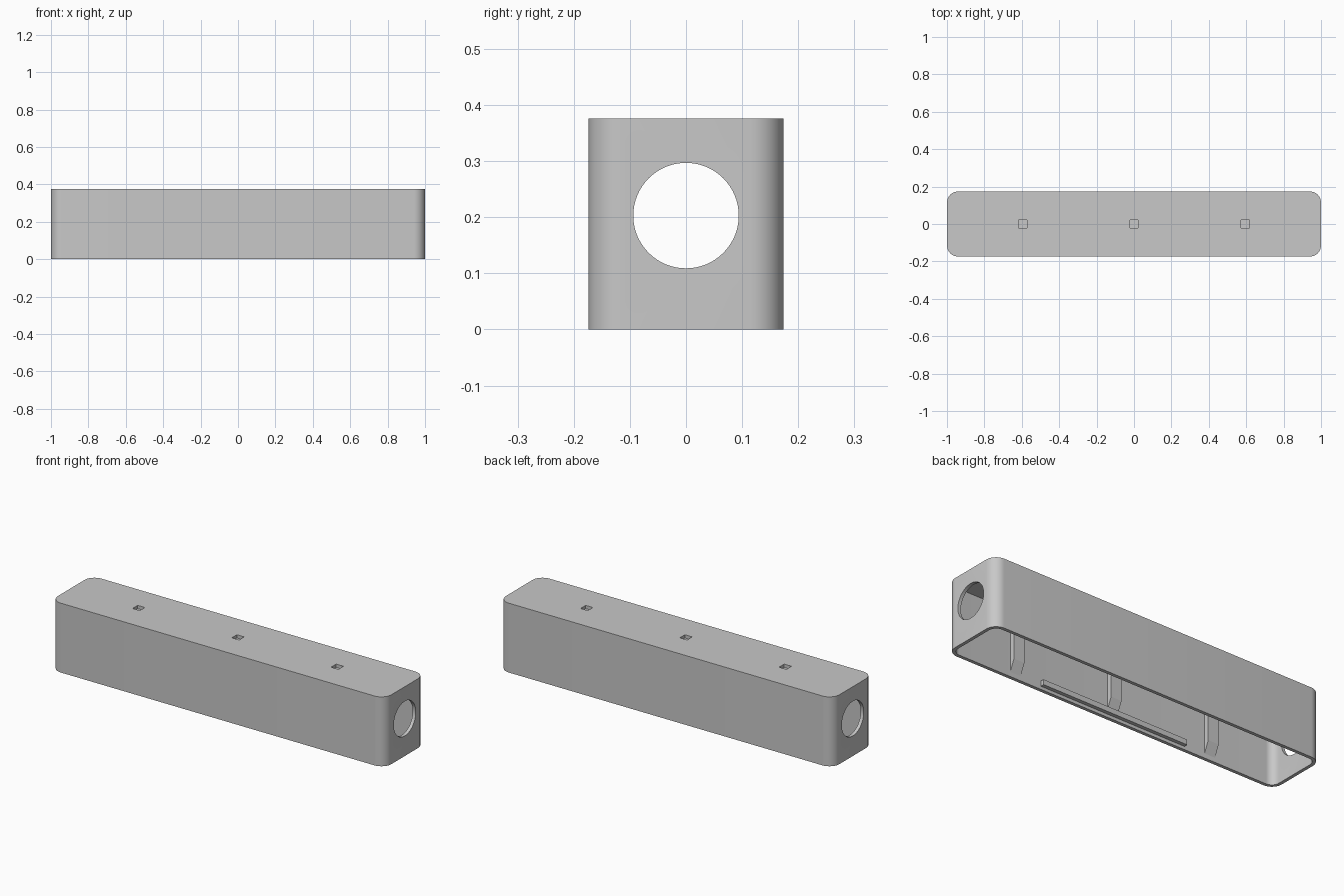
import bpy, bmesh, math

LENGTH, DEPTH, HEIGHT = 2.0, 0.348, 0.376
WALL, RADIUS = 0.018, 0.06

old = bpy.data.objects.get("Cube")
if old:
    bpy.data.objects.remove(old, do_unlink=True)

grey = bpy.data.materials.new("plain grey")
grey.use_nodes = True
grey.diffuse_color = (0.58, 0.58, 0.58, 1)
grey.node_tree.nodes["Principled BSDF"].inputs["Base Color"].default_value = grey.diffuse_color


def prism(name, profile, extrude):
    """Solid made by sweeping a closed list of 3D points along a vector."""
    bm = bmesh.new()
    face = bm.faces.new([bm.verts.new(p) for p in profile])
    swept = bmesh.ops.extrude_face_region(bm, geom=[face], use_keep_orig=True)
    moved = [g for g in swept["geom"] if isinstance(g, bmesh.types.BMVert)]
    bmesh.ops.translate(bm, verts=moved, vec=extrude)
    bmesh.ops.recalc_face_normals(bm, faces=bm.faces[:])
    mesh = bpy.data.meshes.new(name)
    bm.to_mesh(mesh)
    bm.free()
    mesh.materials.append(grey)
    obj = bpy.data.objects.new(name, mesh)
    bpy.context.collection.objects.link(obj)
    return obj


def activate(obj):
    bpy.ops.object.select_all(action="DESELECT")
    obj.select_set(True)
    bpy.context.view_layer.objects.active = obj


def cut(target, cutter):
    cutter.hide_render = True
    mod = target.modifiers.new("cut", "BOOLEAN")
    mod.operation, mod.solver, mod.object = "DIFFERENCE", "EXACT", cutter
    activate(target)
    bpy.ops.object.modifier_apply(modifier=mod.name)
    bpy.data.objects.remove(cutter, do_unlink=True)


def rounded_rectangle(inset, z, steps=10):
    r = RADIUS - inset
    cx, cy = LENGTH / 2 - RADIUS, DEPTH / 2 - RADIUS
    points = []
    for quarter, (sx, sy) in enumerate([(1, 1), (-1, 1), (-1, -1), (1, -1)]):
        for i in range(steps + 1):
            a = (quarter + i / steps) * math.pi / 2
            points.append((sx * cx + r * math.cos(a), sy * cy + r * math.sin(a), z))
    return points


def square(x, half, z):
    return [(x + i * half, j * half, z) for i, j in [(-1, -1), (1, -1), (1, 1), (-1, 1)]]


# Hollow housing, open underneath
housing = prism("housing", rounded_rectangle(0, 0), (0, 0, HEIGHT))
cut(housing, prism("cavity", rounded_rectangle(WALL, -0.05), (0, 0, HEIGHT - WALL + 0.05)))

# Round opening through both ends
circle = [(-1.1, 0.094 * math.cos(a), 0.203 + 0.094 * math.sin(a))
          for a in (i * math.tau / 64 for i in range(64))]
cut(housing, prism("end_hole", circle, (2.2, 0, 0)))

# Small square sockets in the top
STATIONS = (-0.595, 0, 0.595)
for x in STATIONS:
    cut(housing, prism("socket", square(x, 0.022, 0.34), (0, 0, 0.1)))

activate(housing)
bpy.ops.object.shade_smooth_by_angle(angle=math.radians(30))

# Inner arched ribs with tapered feet, closing the sockets from below
y_wall = DEPTH / 2 - WALL
for i, x in enumerate(STATIONS):
    foot = 0.04 if x == 0 else 0.025
    half = [(y_wall + 0.004, foot), (y_wall, foot), (y_wall - 0.027, foot + 0.06),
            (y_wall - 0.027, 0.332)]
    arch = half + [(-y, z) for y, z in reversed(half)]
    arch += [(-y_wall - 0.004, 0.357), (y_wall + 0.004, 0.357)]
    prism(f"rib_{i + 1}", [(x - 0.032, y, z) for y, z in arch], (0.064, 0, 0))

# Long retaining rails near the open edge
for side, name in ((-1, "front_rail"), (1, "back_rail")):
    section = [(y_wall + 0.004, 0.017), (y_wall - 0.02, 0.017),
               (y_wall - 0.02, 0.045), (y_wall + 0.004, 0.045)]
    prism(name, [(-0.44, side * y, z) for y, z in section], (0.88, 0, 0))
